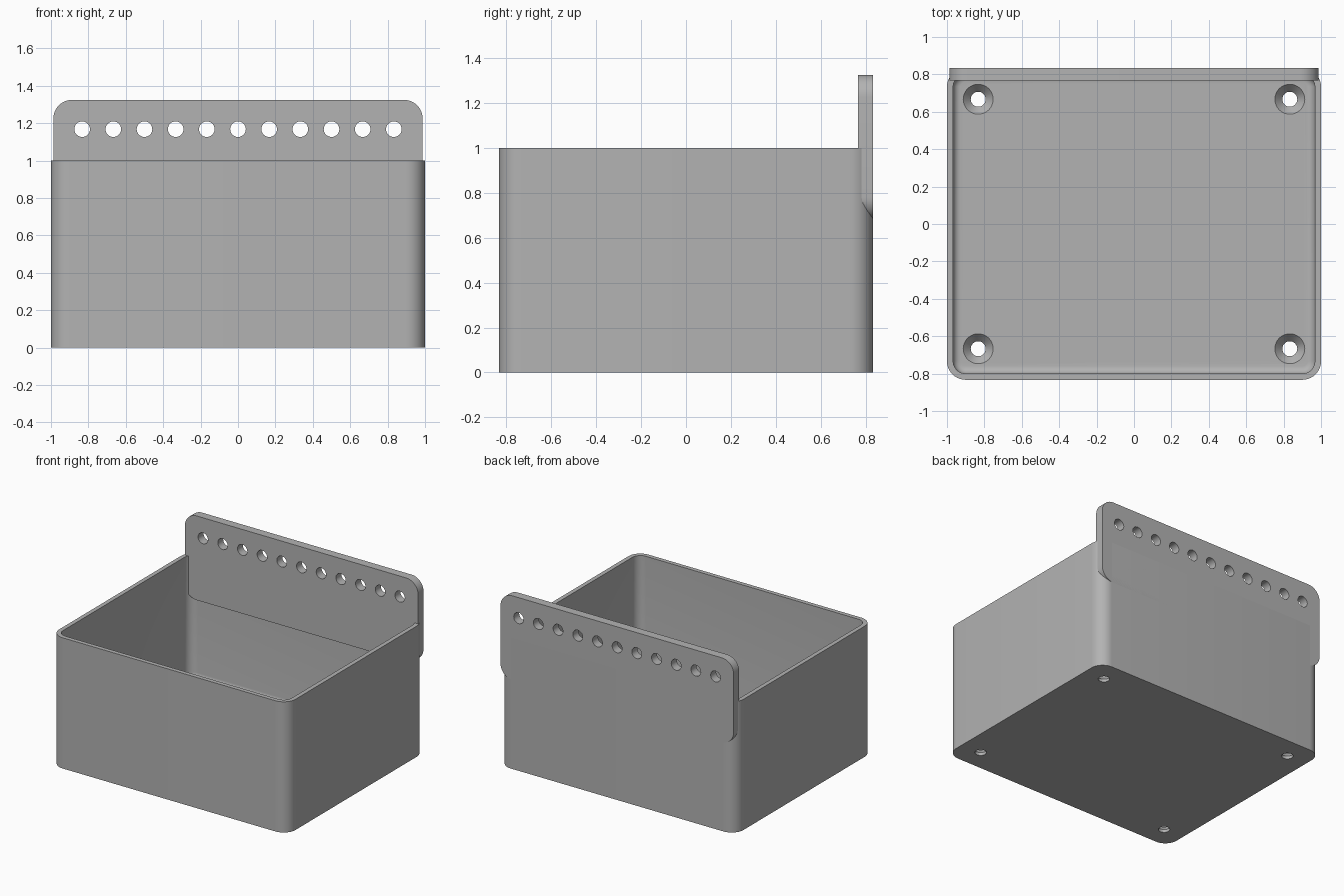
import bpy, bmesh, math

if "Cube" in bpy.data.objects:
    bpy.data.objects.remove(bpy.data.objects["Cube"])

HALF_X, HALF_Y, RADIUS, WALL = 1.0, 0.833, 0.1, 0.033
FLOOR, FILLET = 0.067, 0.04

grey = bpy.data.materials.new("plain grey")
grey.use_nodes = True
colour = (0.45, 0.45, 0.45, 1)
grey.diffuse_color = colour
grey.node_tree.nodes["Principled BSDF"].inputs["Base Color"].default_value = colour


def rounded_rect(hx, hy, r, steps=10):
    """Outline of a rectangle with rounded corners, counter-clockwise."""
    points = []
    for i, (sx, sy) in enumerate([(1, 1), (-1, 1), (-1, -1), (1, -1)]):
        for k in range(steps + 1):
            a = (i + k / steps) * math.pi / 2
            points.append((sx * (hx - r) + r * math.cos(a),
                           sy * (hy - r) + r * math.sin(a)))
    return points


def circle(cx, cy, r, sides=32):
    return [(cx + r * math.cos(math.tau * k / sides),
             cy + r * math.sin(math.tau * k / sides)) for k in range(sides)]


def loft(bm, rings):
    """Skin a list of (outline, z) rings and cap both ends."""
    loops = [[bm.verts.new((x, y, z)) for x, y in pts] for pts, z in rings]
    for a, b in zip(loops, loops[1:]):
        for i in range(len(a)):
            j = (i + 1) % len(a)
            bm.faces.new((a[i], a[j], b[j], b[i]))
    bm.faces.new(loops[0][::-1])
    bm.faces.new(loops[-1])


def make_object(name, solids):
    bm = bmesh.new()
    for rings in solids:
        loft(bm, rings)
    bmesh.ops.recalc_face_normals(bm, faces=bm.faces)
    mesh = bpy.data.meshes.new(name)
    bm.to_mesh(mesh)
    bm.free()
    mesh.materials.append(grey)
    ob = bpy.data.objects.new(name, mesh)
    bpy.context.collection.objects.link(ob)
    return ob


def cut_and_smooth(ob, cutter):
    mod = ob.modifiers.new("holes", 'BOOLEAN')
    mod.operation, mod.solver, mod.object = 'DIFFERENCE', 'EXACT', cutter
    cutter.hide_render = True
    bpy.ops.object.select_all(action='DESELECT')
    bpy.context.view_layer.objects.active = ob
    ob.select_set(True)
    bpy.ops.object.modifier_apply(modifier=mod.name)
    bpy.data.objects.remove(cutter)
    bpy.ops.object.shade_smooth_by_angle(angle=math.radians(30))


def inner(inset, z):
    d = WALL + inset
    return rounded_rect(HALF_X - d, HALF_Y - d, RADIUS - d), z


# Open box with a rounded edge around the inside of the floor
outer = rounded_rect(HALF_X, HALF_Y, RADIUS)
rings = [(outer, 0), (outer, 1), inner(0, 1)]
for k in range(7):
    a = k / 6 * math.pi / 2
    rings.append(inner(FILLET * (1 - math.cos(a)),
                       FLOOR + FILLET * (1 - math.sin(a))))
box = make_object("open_box", [rings])

# Countersunk screw holes in the floor
screws = []
for sx in (-1, 1):
    for sy in (-1, 1):
        x, y = sx * 0.833, sy * 0.667
        screws.append([(circle(x, y, r), z) for r, z in
                       ((0.04, -0.1), (0.04, 0.022), (0.08, FLOOR), (0.08, 0.1))])
cut_and_smooth(box, make_object("screw_cutter", screws))

# Hanging plate, drawn flat and stood up against the back
outline = [(x, y + 1.003) for x, y in rounded_rect(0.987, 0.322, RADIUS)]
plate = make_object("back_plate", [[(outline, -HALF_Y), (outline, -0.767)]])
holes = [[(circle((i - 5) / 6, 1.168, 0.0417), z) for z in (-1, -0.6)]
         for i in range(11)]
cut_and_smooth(plate, make_object("hole_cutter", holes))
plate.rotation_euler.x = math.pi / 2
